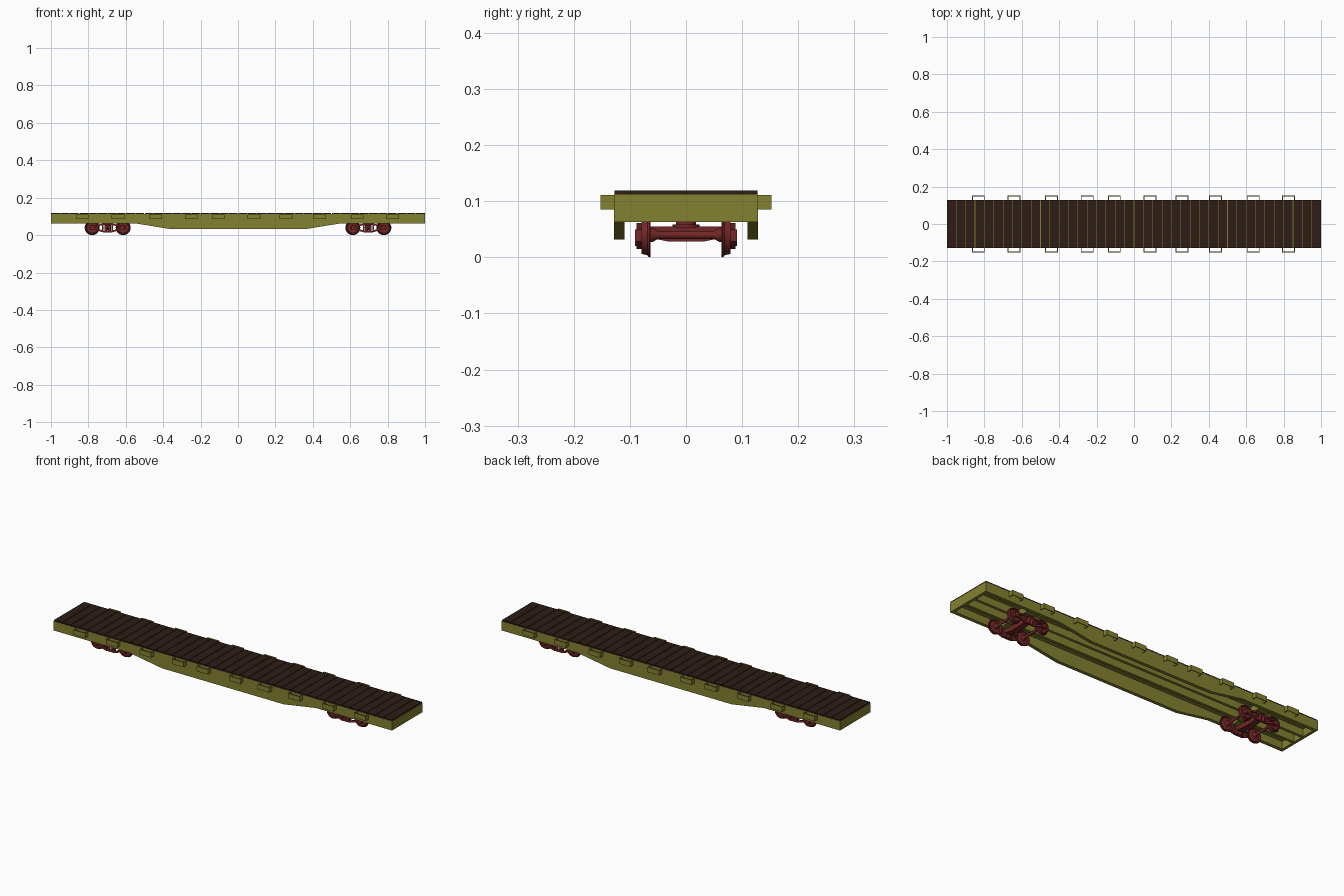
import bpy, bmesh, math
from mathutils import Vector

if "Cube" in bpy.data.objects:
    bpy.data.objects.remove(bpy.data.objects["Cube"])


def material(name, rgb):
    m = bpy.data.materials.new(name)
    m.diffuse_color = (*rgb, 1)
    m.use_nodes = True
    m.node_tree.nodes["Principled BSDF"].inputs["Base Color"].default_value = m.diffuse_color
    return m


OLIVE = material("olive_paint", (0.23, 0.22, 0.03))
BROWN = material("dark_planks", (0.026, 0.012, 0.008))
RED = material("red_oxide", (0.17, 0.02, 0.02))


def finish(bm, name, mat, smooth=False):
    bmesh.ops.recalc_face_normals(bm, faces=bm.faces)
    me = bpy.data.meshes.new(name)
    bm.to_mesh(me)
    bm.free()
    me.materials.append(mat)
    ob = bpy.data.objects.new(name, me)
    bpy.context.collection.objects.link(ob)
    if smooth:
        bpy.ops.object.select_all(action='DESELECT')
        ob.select_set(True)
        bpy.context.view_layer.objects.active = ob
        bpy.ops.object.shade_smooth_by_angle(angle=math.radians(35))
    return ob


def prism(name, pts, a, b, mat, axis='y', origin=(0, 0, 0)):
    """Extrude a profile (xz along y, yz along x, xy along z) from a to b."""
    place = {'y': lambda p, t: (p[0], t, p[1]),
             'x': lambda p, t: (t, p[0], p[1]),
             'z': lambda p, t: (p[0], p[1], t)}[axis]
    bm = bmesh.new()
    o = Vector(origin)
    face = bm.faces.new([bm.verts.new(o + Vector(place(p, a))) for p in pts])
    ext = bmesh.ops.extrude_face_region(bm, geom=[face])
    move = Vector(place((0, 0), b - a))
    bmesh.ops.translate(bm, vec=move, verts=[g for g in ext['geom'] if isinstance(g, bmesh.types.BMVert)])
    return finish(bm, name, mat)


def box(name, x, y, z, mat):
    return prism(name, [(x[0], y[0]), (x[1], y[0]), (x[1], y[1]), (x[0], y[1])], z[0], z[1], mat, 'z')


def lathe(name, prof, origin, mat, axis='y', steps=24):
    """Spin a (radius, along) profile around the y or z axis."""
    bm = bmesh.new()
    vs = [bm.verts.new((r, h, 0) if axis == 'y' else (r, 0, h)) for r, h in prof]
    es = [bm.edges.new(e) for e in zip(vs, vs[1:])]
    bmesh.ops.spin(bm, geom=vs + es, cent=(0, 0, 0), axis=(0, 1, 0) if axis == 'y' else (0, 0, 1),
                   angle=2 * math.pi, steps=steps)
    bmesh.ops.remove_doubles(bm, verts=bm.verts, dist=1e-5)
    bmesh.ops.translate(bm, vec=origin, verts=bm.verts)
    return finish(bm, name, mat, True)


def mirrored(half):
    return half + [(-a, b) for a, b in reversed(half)]


# Fish-belly side sills, end beams, floor plate and centre sills
sill = mirrored([(0.36, 0.032), (0.55, 0.063), (1.0, 0.063), (1.0, 0.112)])
for s in (-1, 1):
    prism("side_sill", sill, s * 0.11, s * 0.128, OLIVE)
    box("end_beam", sorted((s * 0.985, s * 1.0)), (-0.11, 0.11), (0.063, 0.112), OLIVE)
    box("centre_sill", (-0.985, 0.985), sorted((s * 0.025, s * 0.04)), (0.065, 0.104), OLIVE)
    box("body_bolster", sorted((s * 0.67, s * 0.726)), (-0.11, 0.11), (0.07, 0.104), OLIVE)
box("floor_plate", (-0.985, 0.985), (-0.11, 0.11), (0.103, 0.112), OLIVE)

# Deck planks with narrow gaps
N = 40
for i in range(N):
    x0 = -1 + 2 * i / N
    box("deck_plank", (x0 + 0.0015, x0 + 2 / N - 0.0015), (-0.127, 0.127), (0.112, 0.119), BROWN)

# Open stake pockets: a U-shaped strap on each side
for x in (-0.832, -0.641, -0.441, -0.25, -0.105, 0.086, 0.257, 0.436, 0.637, 0.826):
    for s in (-1, 1):
        strap = [(-0.034, 0.128), (-0.034, 0.152), (0.034, 0.152), (0.034, 0.128),
                 (0.030, 0.128), (0.030, 0.148), (-0.030, 0.148), (-0.030, 0.128)]
        prism("stake_pocket", [(x + a, s * b) for a, b in strap], 0.085, 0.111, OLIVE, 'z')

# Half profile of a wheelset: axle, wheel with flange, journal
WHEEL = [(0.007, 0), (0.007, 0.05), (0.012, 0.058), (0.013, 0.064), (0.030, 0.067), (0.035, 0.063),
         (0.039, 0.063), (0.040, 0.065), (0.039, 0.067), (0.036, 0.069), (0.034, 0.079), (0.030, 0.079),
         (0.028, 0.074), (0.013, 0.072), (0.011, 0.079), (0.007, 0.079), (0.007, 0.088), (0, 0.088)]
WHEELSET = [(r, -y) for r, y in reversed(WHEEL)] + WHEEL[1:]

# Half profiles of the cast side frame: arched top chord, dipping bottom chord
TOP = [(0.028, 0.061), (0.060, 0.055), (0.094, 0.050), (0.094, 0.042), (0.060, 0.046), (0.026, 0.053)]
BOTTOM = [(0.022, 0.023), (0.040, 0.030), (0.074, 0.042), (0.080, 0.034), (0.045, 0.021), (0.024, 0.015)]


def chord(half):
    return half + [(-a, b) for a, b in reversed(half)]


for cx in (-0.697, 0.697):
    o = (cx, 0, 0)
    for dx in (-0.083, 0.083):
        lathe("wheelset", WHEELSET, (cx + dx, 0, 0.04), RED)
    bolster = mirrored([(0.03, 0.028), (0.06, 0.034), (0.088, 0.040), (0.088, 0.052), (0.06, 0.055)])
    prism("truck_bolster", bolster, -0.017, 0.017, RED, 'x', o)
    lathe("centre_plate", [(0, 0.053), (0.024, 0.053), (0.024, 0.059), (0.018, 0.059),
                           (0.018, 0.071), (0, 0.071)], o, RED, 'z')
    for s in (-1, 1):
        n = 3
        top = TOP[:n] + TOP[n:]
        prism("frame_top_chord", top + [(-a, b) for a, b in reversed(top)], s * 0.0795, s * 0.0885, RED, 'y', o)
        low = BOTTOM
        prism("frame_bottom_chord", low + [(-a, b) for a, b in reversed(low)], s * 0.0795, s * 0.0885, RED, 'y', o)
        for t in (-1, 1):
            box("frame_column", sorted((cx + t * 0.021, cx + t * 0.029)),
                sorted((s * 0.078, s * 0.0885)), (0.02, 0.057), RED)
            box("journal_box", (cx + t * 0.083 - 0.011, cx + t * 0.083 + 0.011),
                sorted((s * 0.0795, s * 0.091)), (0.028, 0.05), RED)
            lathe("spring", [(0, 0.02), (0.008, 0.02), (0.008, 0.043), (0, 0.043)],
                  (cx + t * 0.010, s * 0.083, 0), RED, 'z', 12)
